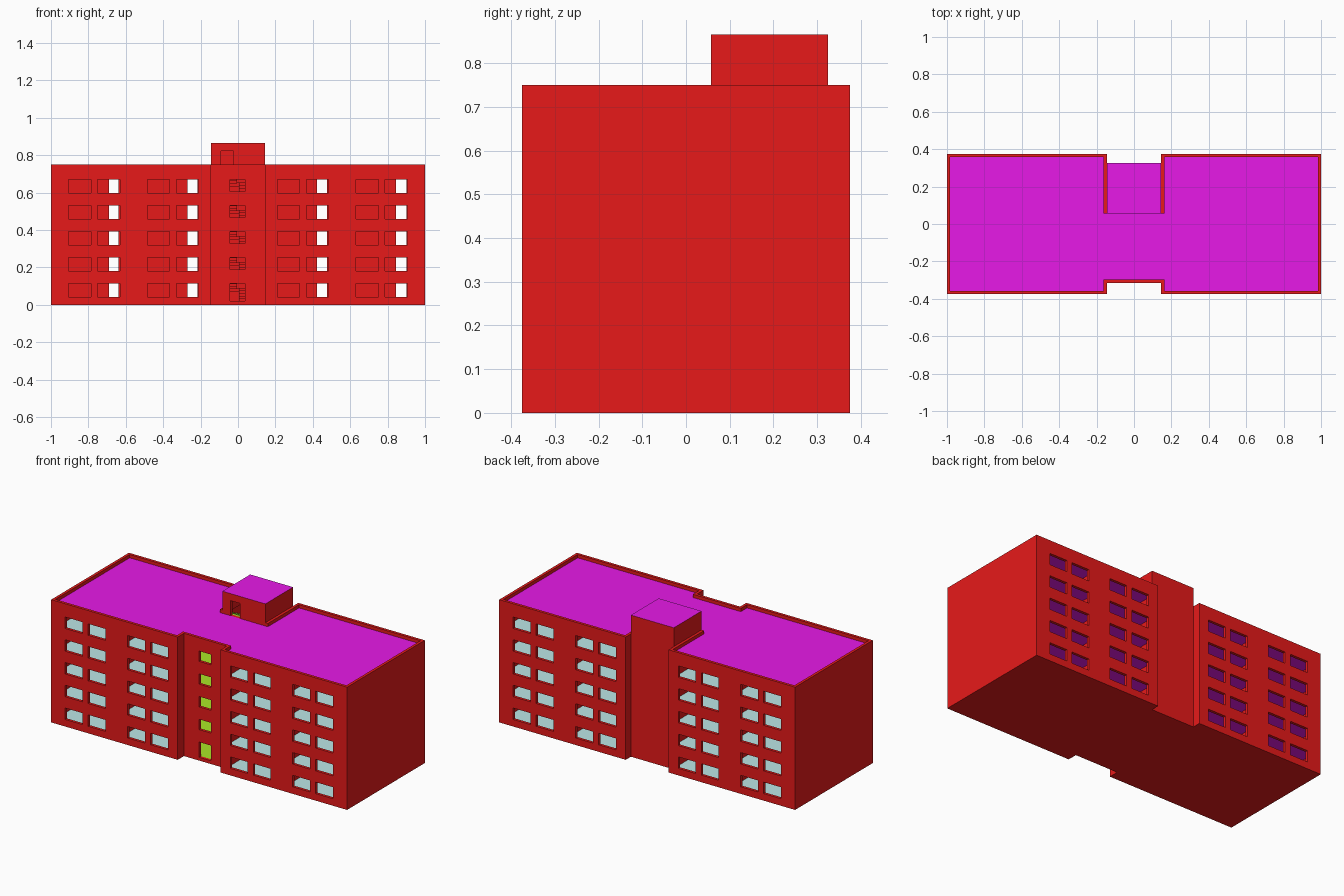
import bpy, bmesh

if "Cube" in bpy.data.objects:
    bpy.data.objects.remove(bpy.data.objects["Cube"])

T = 0.017                      # wall thickness
STOREY, FLOORS = 0.139, 5
SLAB, ROOF, TOP, PENT = 0.02, 0.73, 0.75, 0.865
CORE = 0.145                   # half width of the stair core
WINDOWS = [(0.211, 0.328), (0.366, 0.483), (0.632, 0.750), (0.787, 0.906)]


def material(name, rgb):
    m = bpy.data.materials.new(name)
    m.diffuse_color = (*rgb, 1)
    m.use_nodes = True
    m.node_tree.nodes["Principled BSDF"].inputs["Base Color"].default_value = m.diffuse_color
    return m


RED = material("red_wall", (0.8, 0.01, 0.01))
MAGENTA = material("magenta_roof", (0.8, 0.01, 0.8))
TEAL = material("teal_floor", (0.5, 0.8, 0.8))
GREEN = material("green_floor", (0.4, 0.8, 0.02))


def boxes(name, bounds, top=RED, bottom=RED):
    """One object from boxes (x0, x1, y0, y1, z0, z1); tops and bottoms coloured."""
    bm = bmesh.new()
    for x0, x1, y0, y1, z0, z1 in bounds:
        for v in bmesh.ops.create_cube(bm, size=1)["verts"]:
            v.co = (x1 if v.co.x > 0 else x0,
                    y1 if v.co.y > 0 else y0,
                    z1 if v.co.z > 0 else z0)
    bm.normal_update()
    for f in bm.faces:
        f.material_index = 1 if f.normal.z > 0.5 else 2 if f.normal.z < -0.5 else 0
    me = bpy.data.meshes.new(name)
    bm.to_mesh(me)
    bm.free()
    for m in (RED, top, bottom):
        me.materials.append(m)
    ob = bpy.data.objects.new(name, me)
    bpy.context.collection.objects.link(ob)
    return ob


def cut(ob, bounds):
    """Subtract boxes from an object."""
    cutter = boxes("cutter", bounds)
    cutter.hide_render = True
    mod = ob.modifiers.new("cut", 'BOOLEAN')
    mod.operation, mod.solver, mod.object = 'DIFFERENCE', 'EXACT', cutter
    bpy.context.view_layer.objects.active = ob
    bpy.ops.object.modifier_apply(modifier=mod.name)
    bpy.data.objects.remove(cutter)


def span(side, a, b):
    return (a, b) if side > 0 else (-b, -a)


levels = [k * STOREY for k in range(FLOORS)]
doorways = {-1: [(-0.69, -0.638), (-0.27, -0.217)], 1: [(0.422, 0.476), (0.846, 0.9)]}

for side, label in ((-1, "left"), (1, "right")):
    # wing shell: hollow tube with windows front and back
    shell = boxes(label + "_wing_walls", [(*span(side, CORE, 1), -0.375, 0.375, 0, TOP)])
    inner = span(side, CORE + T, 1 - T)
    cut(shell, [(*inner, -0.375 + T, 0.375 - T, -0.1, 1)])
    cut(shell, [(*span(side, *w), -0.5, 0.5, z + 0.043, z + 0.113)
                for w in WINDOWS for z in levels])
    # no parapet between the wing roof and the middle roof
    cut(shell, [(*span(side, 0.1, CORE + T + 0.001), -0.315 + T, 0.057, 0.695, 1)])

    # floors and roof of the wing
    area = (*inner, -0.375 + T, 0.375 - T)
    boxes(label + "_ground_floor", [(*area, 0, SLAB)], TEAL, RED)
    boxes(label + "_upper_floors", [(*area, z, z + SLAB) for z in levels[1:]], TEAL, MAGENTA)
    boxes(label + "_roof", [(*area, 0.695, ROOF)], MAGENTA, MAGENTA)

    # partitions inside the flats, with doorways
    boxes(label + "_party_wall", [(*span(side, 0.55, 0.567), -0.358, 0.358, z + SLAB, z + STOREY)
                                  for z in levels])
    for i, z in enumerate(levels):
        wall = boxes(f"{label}_corridor_wall_{i}",
                     [(*inner, -T / 2, T / 2, z + SLAB, z + STOREY)])
        cut(wall, [(a, b, -0.1, 0.1, z + 0.01, z + 0.116) for a, b in doorways[side]])

# middle front wall with entrance door and stair windows
front = boxes("middle_front_wall", [(-CORE, CORE, -0.315, -0.315 + T, 0, TOP)])
cut(front, [(-0.042, 0.038, -0.5, 0, z + (0.05 if z else SLAB), z + 0.113) for z in levels])

# middle back wall runs up into the rooftop stair house
boxes("middle_back_wall", [(-CORE, CORE, 0.325 - T, 0.325, 0, 0.85)])

# middle floors and roof
boxes("hall_ground_floor", [(-CORE, CORE, -0.298, 0.308, 0, SLAB)], GREEN, RED)
boxes("hall_landings", [(-CORE, CORE, -0.298, 0.057, z, z + SLAB) for z in levels[1:]],
      GREEN, MAGENTA)
boxes("middle_roof", [(-CORE - T, CORE + T, -0.298, 0.057, 0.695, ROOF)], MAGENTA, MAGENTA)

# two-flight stairs up to the roof door
RUN, STEPS = 0.033, 5
treads = []
for k, z in enumerate(levels):
    start = z + SLAB
    end = levels[k + 1] + SLAB if k + 1 < FLOORS else ROOF
    rise = (end - start) / (2 * STEPS)
    turn = 0.057 + RUN * STEPS
    middle = start + rise * STEPS
    for i in range(STEPS):
        y, h = 0.057 + i * RUN, start + (i + 1) * rise
        treads.append((0.005, CORE, y, y + RUN, h - 0.02, h))
        y, h = turn - (i + 1) * RUN, middle + (i + 1) * rise
        treads.append((-CORE, -0.005, y, y + RUN, h - 0.02, h))
    treads.append((-CORE, CORE, turn, 0.308, middle - 0.02, middle))
boxes("stairs", treads, GREEN, RED)

# rooftop stair house
house_front = boxes("stair_house_front", [(-CORE, CORE, 0.057, 0.057 + T, ROOF - 0.035, 0.85)])
cut(house_front, [(-0.09, -0.025, 0, 0.2, ROOF, 0.822)])
boxes("stair_house_sides", [(*span(s, CORE - T, CORE), 0.057 + T, 0.325 - T, ROOF, 0.85)
                            for s in (-1, 1)])
boxes("stair_house_roof", [(-CORE, CORE, 0.057, 0.325, 0.85, PENT)], MAGENTA, MAGENTA)
